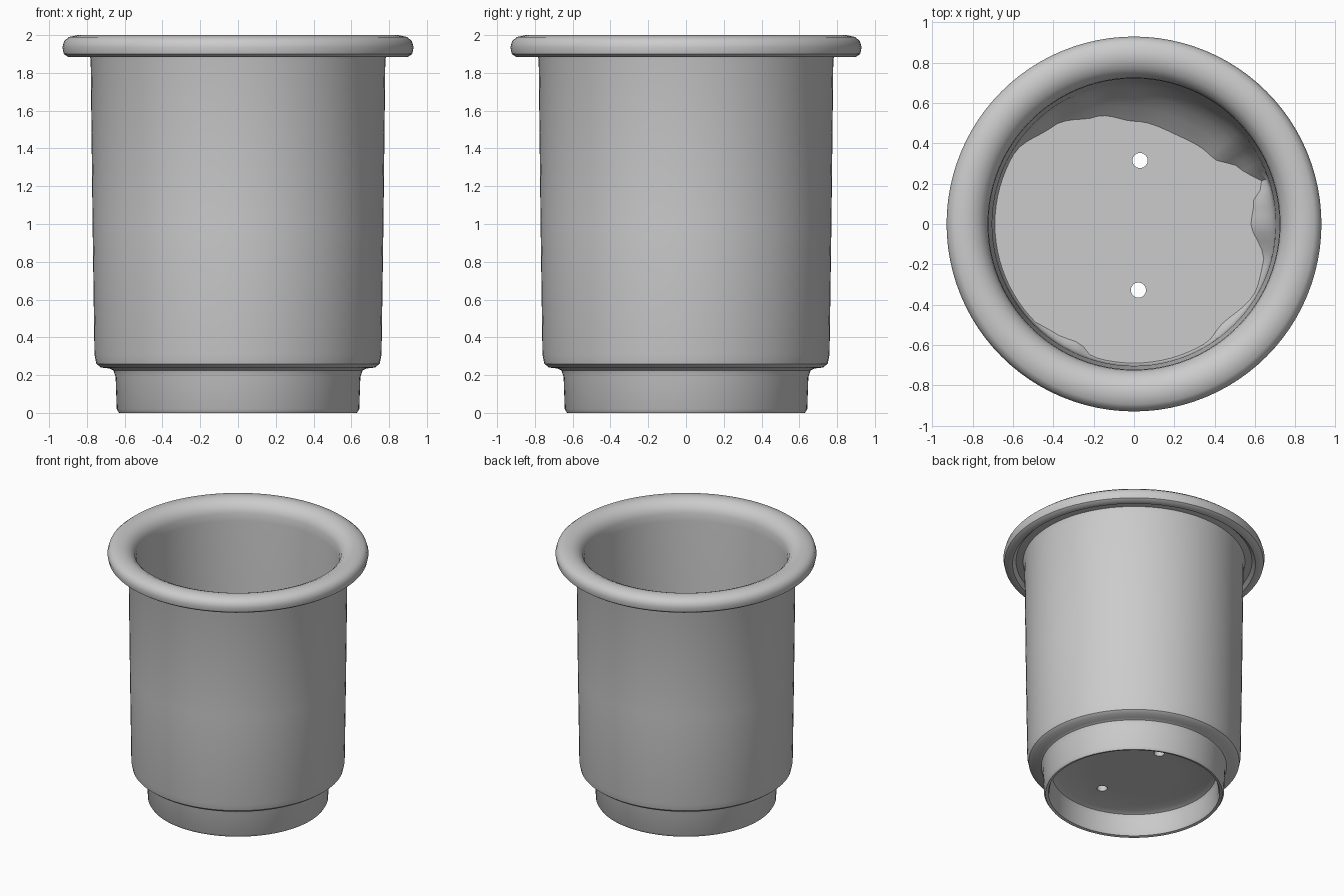
import bpy, bmesh, math

if "Cube" in bpy.data.objects:
    bpy.data.objects.remove(bpy.data.objects["Cube"])

SEG = 96
WALL_R = 0.70      # inner wall radius near the floor
FLOOR_Z = 0.24

# edge of the flat floor (angle in degrees, radius): the inner corner is unevenly filled
FLOOR_EDGE = [(-180, .70), (-140, .70), (-127, .67), (-115, .65), (-105, .70), (-62, .70),
              (-48, .66), (-30, .69), (-17, .67), (0, .58), (10, .60), (18, .67), (26, .60),
              (40, .51), (65, .49), (90, .51), (110, .565), (130, .63), (150, .69), (180, .70)]


def floor_radius(deg):
    for (a0, r0), (a1, r1) in zip(FLOOR_EDGE, FLOOR_EDGE[1:]):
        if a0 <= deg <= a1:
            t = (deg - a0) / (a1 - a0)
            t = t * t * (3 - 2 * t)
            return r0 + (r1 - r0) * t
    return WALL_R


def fill(t):
    """Ring function for the soft corner between floor (t=0) and wall (t=1)."""
    def ring(deg):
        gap = WALL_R - min(floor_radius(deg), WALL_R - 0.01)
        return WALL_R - gap * (1 - t) ** 2, FLOOR_Z + (0.02 + 1.5 * gap) * t
    return ring


# closed half-section, from the underside centre round the outside to the floor centre
PROFILE = [
    (0.30, 0.18), (0.55, 0.18), (0.585, 0.165), (0.595, 0.13), (0.60, 0.03),      # foot recess
    (0.61, 0.005), (0.63, 0.0), (0.642, 0.02), (0.648, 0.19), (0.66, 0.225),      # foot ring
    (0.68, 0.235), (0.725, 0.24), (0.75, 0.26), (0.76, 0.31),                     # shoulder
    (0.77, 1.0), (0.78, 1.87), (0.79, 1.905), (0.84, 1.91), (0.865, 1.885),       # wall, under lip
    (0.90, 1.885), (0.922, 1.90), (0.93, 1.935), (0.92, 1.97), (0.895, 1.99),     # lip
    (0.85, 2.0), (0.81, 1.998), (0.77, 1.98), (0.74, 1.95), (0.725, 1.91),
    (0.722, 1.85), (0.715, 1.3), (0.704, 0.68),                                  # inner wall
    fill(1), fill(.8), fill(.6), fill(.4), fill(.2), fill(0), (0.40, FLOOR_Z), (0.15, FLOOR_Z),
]


def lathe(name, profile):
    bm = bmesh.new()
    rings = []
    for p in profile:
        ring = []
        for i in range(SEG):
            deg = 360 * i / SEG - 180
            r, z = p(deg) if callable(p) else p
            a = math.radians(deg)
            ring.append(bm.verts.new((r * math.cos(a), r * math.sin(a), z)))
        rings.append(ring)
    for lo, hi in zip(rings, rings[1:]):
        for i in range(SEG):
            j = (i + 1) % SEG
            bm.faces.new((lo[i], lo[j], hi[j], hi[i]))
    bm.faces.new(list(reversed(rings[0])))
    bm.faces.new(rings[-1])
    bmesh.ops.recalc_face_normals(bm, faces=bm.faces)
    mesh = bpy.data.meshes.new(name)
    bm.to_mesh(mesh)
    bm.free()
    obj = bpy.data.objects.new(name, mesh)
    bpy.context.collection.objects.link(obj)
    return obj


pot = lathe("flower_pot", PROFILE)

# two drain holes through the floor
for k, (x, y) in enumerate([(0.03, 0.315), (0.022, -0.328)]):
    bpy.ops.mesh.primitive_cylinder_add(vertices=16, radius=0.038, depth=0.3, location=(x, y, 0.21))
    cutter = bpy.context.object
    cutter.name = f"drain_hole_cutter_{k + 1}"
    cutter.hide_render = True
    cutter.display_type = 'WIRE'
    mod = pot.modifiers.new(f"drain_hole_{k + 1}", 'BOOLEAN')
    mod.operation = 'DIFFERENCE'
    mod.solver = 'EXACT'
    mod.object = cutter
    bpy.ops.object.select_all(action='DESELECT')
    pot.select_set(True)
    bpy.context.view_layer.objects.active = pot
    bpy.ops.object.modifier_apply(modifier=mod.name)
    bpy.data.objects.remove(cutter, do_unlink=True)

bpy.ops.object.shade_smooth_by_angle(angle=math.radians(40))
